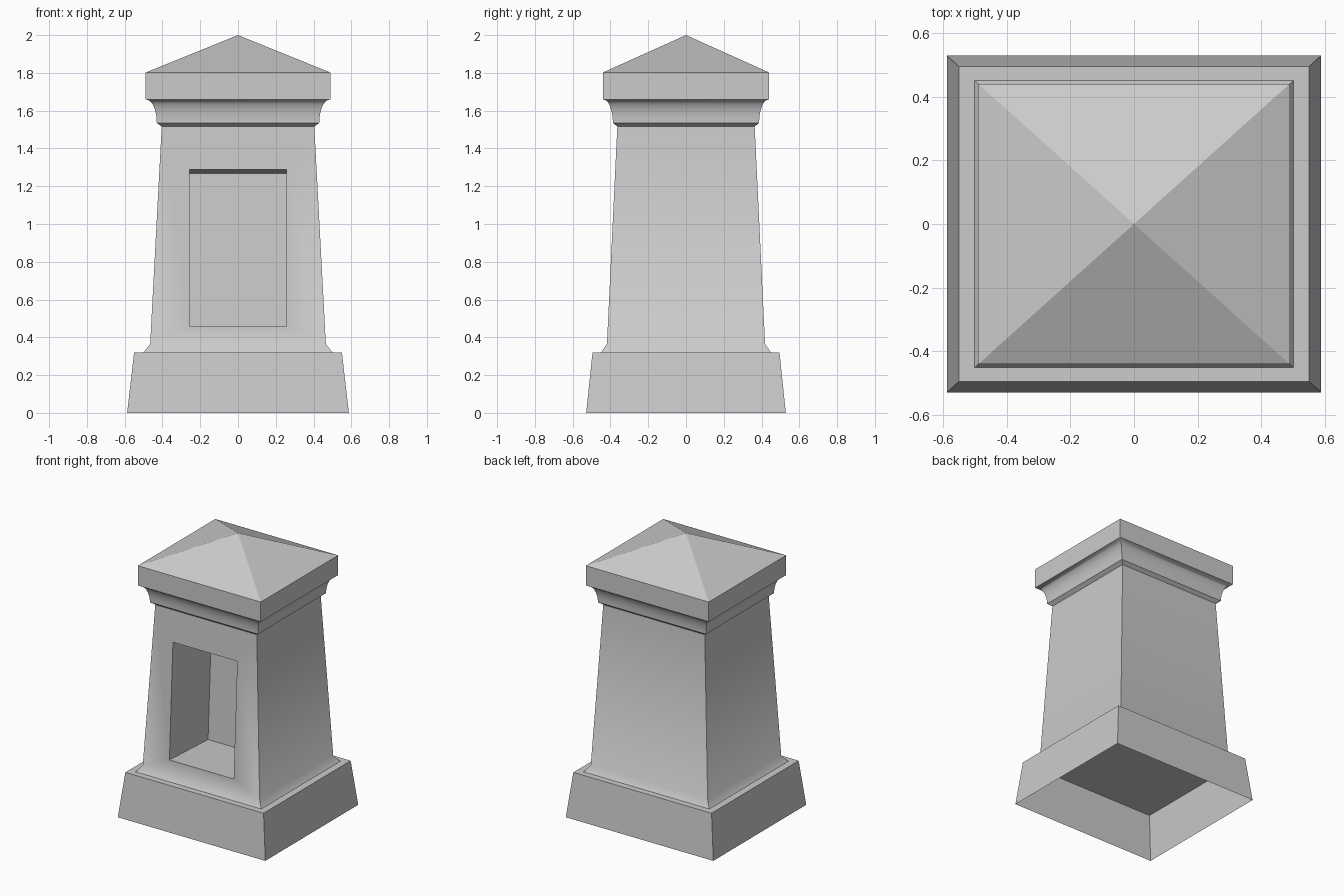
import bpy, bmesh, math
from mathutils import Matrix

cube = bpy.data.objects.get("Cube")
if cube:
    bpy.data.objects.remove(cube, do_unlink=True)

DEPTH = 0.9  # depth of every rectangular section relative to its width

stone = bpy.data.materials.new("grey stone")
stone.use_nodes = True
GREY = (0.6, 0.6, 0.6, 1)
stone.diffuse_color = GREY
stone.node_tree.nodes["Principled BSDF"].inputs["Base Color"].default_value = GREY


def make_object(name, bm):
    bmesh.ops.recalc_face_normals(bm, faces=bm.faces)
    mesh = bpy.data.meshes.new(name)
    bm.to_mesh(mesh)
    bm.free()
    mesh.materials.append(stone)
    obj = bpy.data.objects.new(name, mesh)
    bpy.context.collection.objects.link(obj)
    return obj


def loft(name, profile, bottom=False, top=False, apex=None):
    """Stack rectangular sections given as (half width, height)."""
    bm = bmesh.new()
    rings = [[bm.verts.new((sx * w, sy * w * DEPTH, z))
              for sx, sy in ((-1, -1), (1, -1), (1, 1), (-1, 1))]
             for w, z in profile]
    for low, high in zip(rings, rings[1:]):
        for i in range(4):
            j = (i + 1) % 4
            bm.faces.new((low[i], low[j], high[j], high[i]))
    if bottom:
        bm.faces.new(rings[0][::-1])
    if top:
        bm.faces.new(rings[-1])
    if apex:
        tip = bm.verts.new((0, 0, apex))
        for i in range(4):
            bm.faces.new((rings[-1][i], rings[-1][(i + 1) % 4], tip))
    return make_object(name, bm)


def smooth(obj, degrees):
    bpy.ops.object.select_all(action="DESELECT")
    obj.select_set(True)
    bpy.context.view_layer.objects.active = obj
    bpy.ops.object.shade_smooth_by_angle(angle=math.radians(degrees))


# Hollow plinth, open underneath, with a ledge around the shaft
plinth = loft("plinth", [(0.587, 0), (0.55, 0.32), (0.5, 0.32)])
for v in plinth.data.vertices:
    assert v.co.z >= 0

# Tapered shaft with a small flare at its foot
shaft = loft("shaft", [(0.5, 0.32), (0.465, 0.365), (0.404, 1.515)],
             bottom=True, top=True)

# Niche cut square to the leaning front face
bm = bmesh.new()
tilt = Matrix.Translation((0, -0.394, 0.873)) @ Matrix.Rotation(-0.048, 4, "X")
bmesh.ops.create_cube(bm, size=1, matrix=tilt @ Matrix.Diagonal((0.512, 0.88, 0.833, 1)))
cutter = make_object("niche_cutter", bm)
cutter.hide_render = True
cut = shaft.modifiers.new("niche", "BOOLEAN")
cut.operation = "DIFFERENCE"
cut.solver = "EXACT"
cut.object = cutter
bpy.context.view_layer.objects.active = shaft
bpy.ops.object.modifier_apply(modifier=cut.name)
bpy.data.objects.remove(cutter, do_unlink=True)
smooth(shaft, 35)

# Cornice: bevelled lip, then a cove sweeping out to the cap
cove = [(0.487 - 0.057 * math.sin(a), 1.66 - 0.125 * (1 - math.cos(a)))
        for a in (math.radians(90 * i / 6) for i in range(6, -1, -1))]
cove = [(0.43 + 0.057 * (1 - math.cos(t)), 1.535 + 0.125 * math.sin(t))
        for t in (math.radians(70 * i / 6) for i in range(7))]
cove.append((0.487, 1.66))
cornice = loft("cornice", [(0.402, 1.515)] + cove, bottom=True, top=True)
smooth(cornice, 35)

# Square cap with a pyramid roof
loft("cap", [(0.489, 1.66), (0.489, 1.802)], bottom=True, apex=2.0)
